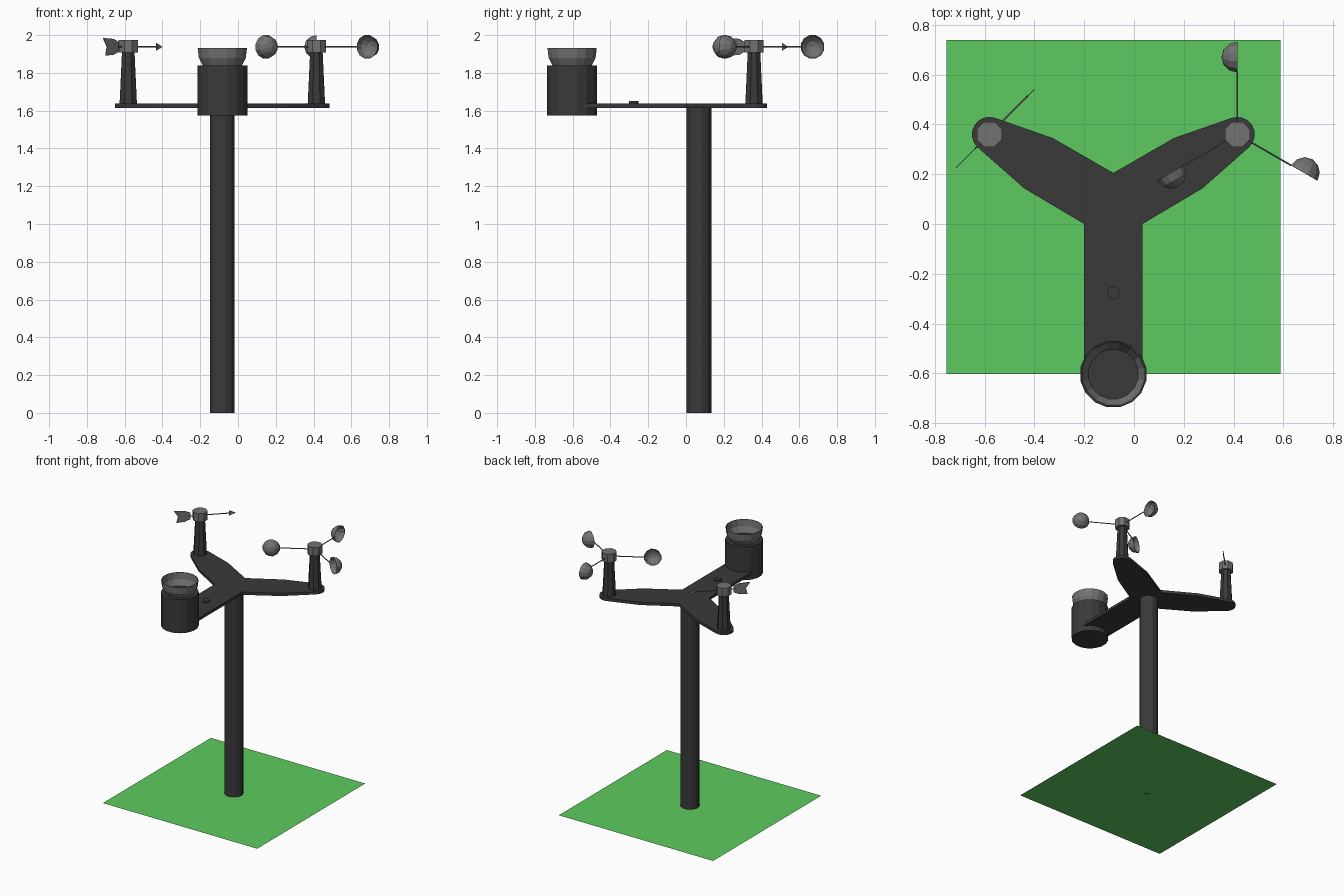
import bpy, bmesh
from math import sin, cos, pi, radians
from mathutils import Matrix, Vector

if "Cube" in bpy.data.objects:
    bpy.data.objects.remove(bpy.data.objects["Cube"])


def material(name, rgb):
    m = bpy.data.materials.new(name)
    m.diffuse_color = (*rgb, 1)
    m.use_nodes = True
    m.node_tree.nodes["Principled BSDF"].inputs["Base Color"].default_value = m.diffuse_color
    return m


DARK = material("dark_plastic", (0.042, 0.042, 0.042))
GREY = material("grey_plastic", (0.17, 0.17, 0.17))
GREEN = material("grass_green", (0.11, 0.60, 0.115))


def finish(name, bm, mat, matrix=Matrix(), normals=True):
    bmesh.ops.remove_doubles(bm, verts=bm.verts, dist=1e-5)
    if normals:
        bmesh.ops.recalc_face_normals(bm, faces=bm.faces)
    me = bpy.data.meshes.new(name)
    bm.to_mesh(me)
    bm.free()
    me.materials.append(mat)
    ob = bpy.data.objects.new(name, me)
    ob.matrix_world = matrix
    bpy.context.collection.objects.link(ob)
    return ob


def lathe(name, profile, sides, mat, matrix, closed=False):
    """Revolve (radius, height) points round local z, with a flat facing -y."""
    bm = bmesh.new()
    rings = []
    for r, z in profile:
        rings.append([bm.verts.new((r * sin(2 * pi * (i + .5) / sides),
                                    -r * cos(2 * pi * (i + .5) / sides), z))
                      for i in range(sides)])
    pairs = list(zip(rings, rings[1:]))
    if closed:
        pairs.append((rings[-1], rings[0]))
    for a, b in pairs:
        for i in range(sides):
            j = (i + 1) % sides
            bm.faces.new((a[i], a[j], b[j], b[i]))
    if not closed:
        for ring, (r, z) in ((rings[0], profile[0]), (rings[-1], profile[-1])):
            if r > 0.01 and name.find("cup") < 0:
                bm.faces.new(ring)
    return finish(name, bm, mat, matrix)


def slab(name, points, thick, mat, matrix):
    """Extrude a flat outline along local z."""
    bm = bmesh.new()
    f = bm.faces.new([bm.verts.new((x, y, 0)) for x, y in points])
    up = bmesh.ops.extrude_face_region(bm, geom=[f])["geom"]
    bmesh.ops.translate(bm, vec=(0, 0, thick),
                        verts=[v for v in up if isinstance(v, bmesh.types.BMVert)])
    return finish(name, bm, mat, matrix)


def at(x, y, z=0):
    return Matrix.Translation((x, y, z))


def rod(name, start, end, r, mat):
    d = Vector(end) - Vector(start)
    m = Matrix.Translation(start) @ d.to_track_quat('Z', 'Y').to_matrix().to_4x4()
    bm = bmesh.new()
    bmesh.ops.create_cone(bm, cap_ends=True, segments=6, radius1=r, radius2=r,
                          depth=d.length,
                          matrix=Matrix.Translation((0, 0, d.length / 2)))
    return finish(name, bm, mat, m)


CX, ARM, ARM_Y, HEAD_Z = -0.083, 0.498, 0.36, 1.938

# ground square
bm = bmesh.new()
bm.faces.new([bm.verts.new((x, y, 0)) for x, y in
              ((-.752, -.602), (.588, -.602), (.588, .738), (-.752, .738))])
finish("ground", bm, GREEN, normals=False)

# pole
lathe("pole", [(.068, 0), (.068, 1.62)], 12, DARK, at(CX, .068))

# three-armed plate, right half mirrored to the left
half = [(.117, -.6), (.117, 0), (.358, .143)]
half += [(ARM + .07 * cos(radians(a)), ARM_Y + .07 * sin(radians(a)))
         for a in range(-49, 117, 20)]
half += [(.243, .345)]
outline = half + [(0, .205)] + [(-x, y) for x, y in reversed(half)]
slab("three_arm_plate", outline, .022, DARK, at(CX, 0, 1.615))

# bubble level
lathe("bubble_level", [(.026, 1.63), (.026, 1.65)], 16, DARK, at(CX, -.277))

# rain gauge body and funnel
gauge = at(CX, -.603)
lathe("rain_gauge_body", [(.135, 1.575), (.135, 1.838)], 16, DARK, gauge)
lathe("rain_gauge_funnel",
      [(.105, 1.838), (.127, 1.88), (.133, 1.932), (.129, 1.932),
       (.123, 1.88), (.101, 1.838)], 16, GREY, gauge, closed=True)

# sensor posts with octagonal hubs
for side, s in (("anemometer", 1), ("vane", -1)):
    m = at(CX + s * ARM, ARM_Y)
    lathe(side + "_post", [(.05, 1.63), (.036, 1.912)], 8, DARK, m)
    lathe(side + "_hub", [(.0545, 1.908), (.0545, 1.974)], 8, GREY, m)

# anemometer: three rods with hollow half-sphere cups
hub = Vector((CX + ARM, ARM_Y, HEAD_Z))
for n, deg in enumerate((90, 210, 330)):
    a = radians(deg)
    out = Vector((cos(a), sin(a), 0))
    tang = Vector((-sin(a), cos(a), 0))
    rod(f"cup_rod_{n + 1}", hub, hub + out * .25, .004, GREY)
    R = .064
    m = Matrix.Translation(hub + out * .31) @ tang.to_track_quat('Z', 'Y').to_matrix().to_4x4()
    prof = [(R * cos(radians(t)), R * sin(radians(t))) for t in (0, 30, 60)] + [(1e-6, R)]
    cup = lathe(f"wind_cup_{n + 1}", prof, 12, GREY, m)
    shell = cup.modifiers.new("shell", 'SOLIDIFY')
    shell.thickness = .002

# wind vane: rod, tail fin and arrow head in one upright plane at 45 degrees
vane = (Matrix.Translation((CX - ARM, ARM_Y, HEAD_Z)) @ Matrix.Rotation(radians(45), 4, 'Z')
        @ Matrix.Rotation(radians(90), 4, 'X') @ at(0, 0, -.0015))
slab("vane_tail_fin", [(-.19, .047), (-.16, 0), (-.172, -.047), (-.11, -.042),
                       (-.07, -.025), (-.07, .025), (-.11, .042)], .003, GREY, vane)
slab("vane_arrow_head", [(.21, -.02), (.256, 0), (.21, .02)], .003, GREY, vane)
rod("vane_rod", vane @ Vector((-.08, 0, .0015)), vane @ Vector((.22, 0, .0015)), .004, GREY)
